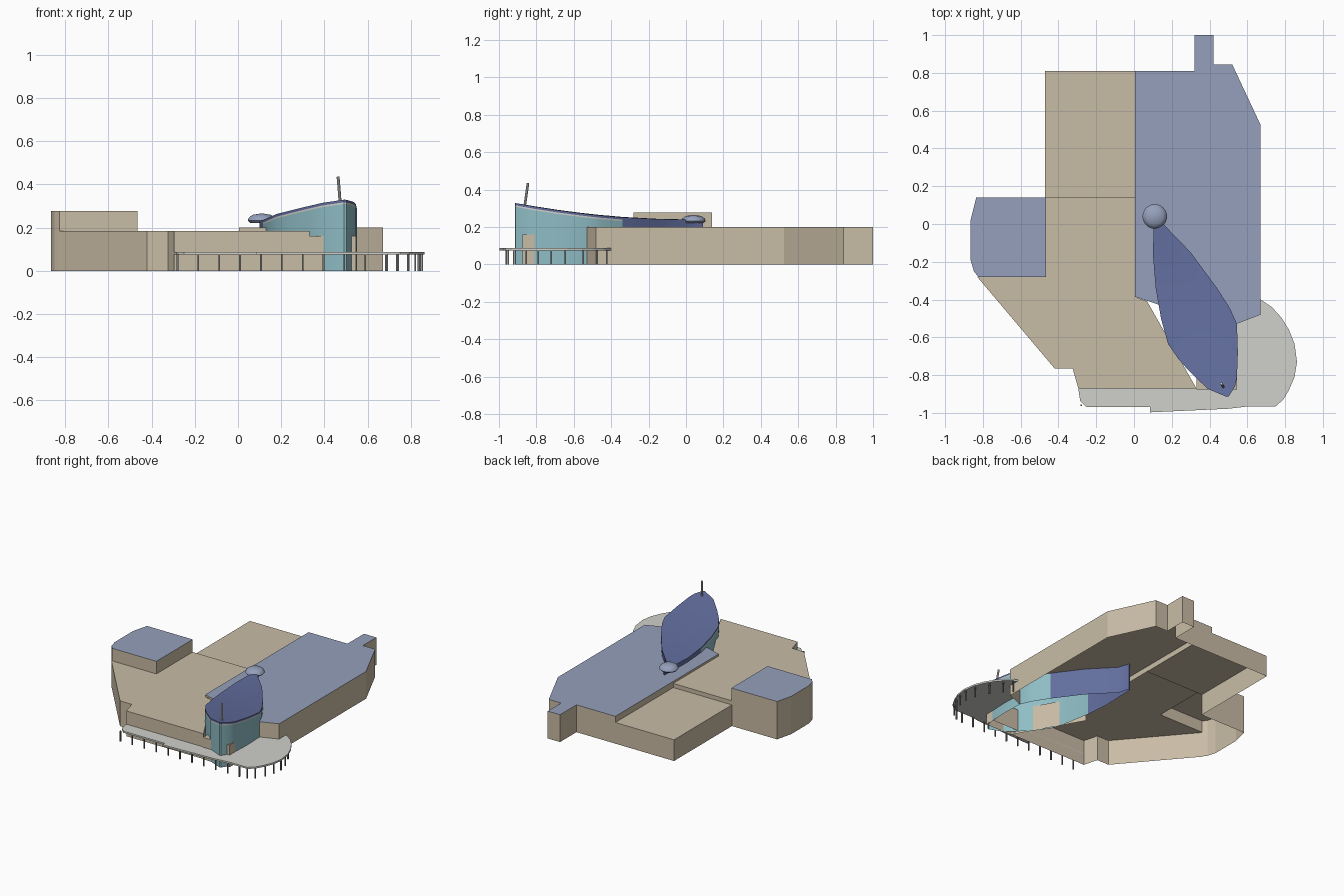
import bpy, bmesh, math
from mathutils import Vector

cube = bpy.data.objects.get("Cube")
if cube:
    bpy.data.objects.remove(cube)


def material(name, r, g, b):
    def linear(c):
        c /= 255
        return c / 12.92 if c < 0.04 else ((c + 0.055) / 1.055) ** 2.4
    mat = bpy.data.materials.new(name)
    col = (linear(r), linear(g), linear(b), 1)
    mat.use_nodes = True
    mat.diffuse_color = col
    mat.node_tree.nodes["Principled BSDF"].inputs["Base Color"].default_value = col
    return mat


BEIGE = material("beige wall", 201, 188, 166)
BLUE = material("pale blue roof", 149, 160, 188)
NAVY = material("deep blue roof", 98, 110, 158)
TEAL = material("teal glass", 143, 189, 197)
PALE = material("pale grey", 208, 208, 203)
GREY = material("post grey", 120, 120, 120)


def finish(name, bm, mats, smooth=False):
    mesh = bpy.data.meshes.new(name)
    bm.to_mesh(mesh)
    bm.free()
    for m in mats:
        mesh.materials.append(m)
    ob = bpy.data.objects.new(name, mesh)
    bpy.context.collection.objects.link(ob)
    if smooth:
        bpy.ops.object.select_all(action='DESELECT')
        ob.select_set(True)
        bpy.context.view_layer.objects.active = ob
        bpy.ops.object.shade_smooth_by_angle(angle=math.radians(35))
    return ob


def face(bm, pts, mat=0):
    f = bm.faces.new([bm.verts.new(p) for p in pts])
    f.material_index = mat


def hall(name, outline, top, feet={}, roof=None):
    """Open-bottomed block; feet gives the wall foot height per edge."""
    bm = bmesh.new()
    n = len(outline)
    for i, (a, b) in enumerate(zip(outline, outline[1:] + outline[:1])):
        foot = feet.get(i, 0)
        if foot < top:
            face(bm, [(*a, foot), (*b, foot), (*b, top), (*a, top)])
    face(bm, [(*p, top) for p in outline], 1 if roof else 0)
    if roof:  # wall-coloured ceiling below the roof sheet
        face(bm, [(*p, top - 0.006) for p in reversed(outline)])
    return finish(name, bm, [BEIGE, roof or BEIGE])


def slab(name, outline, z0, z1, mat):
    bm = bmesh.new()
    f = bm.faces.new([bm.verts.new((*p, z0)) for p in outline])
    up = bmesh.ops.extrude_face_region(bm, geom=[f])
    bmesh.ops.translate(bm, vec=(0, 0, z1 - z0),
                        verts=[v for v in up["geom"] if isinstance(v, bmesh.types.BMVert)])
    bmesh.ops.recalc_face_normals(bm, faces=bm.faces)
    return finish(name, bm, [mat])


# Building halls
REAR, FRONT, EAST, UPPER = 0.155, 0.185, 0.2, 0.277
hall("rear_hall", [(-0.47, 0.81), (-0.47, 0.14), (0.005, 0.14), (0.005, 0.81)],
     REAR, {1: 1, 2: 1})
hall("front_hall",
     [(-0.465, 0.14), (-0.465, -0.28), (-0.83, -0.28), (-0.42, -0.765),
      (-0.325, -0.765), (-0.295, -0.87), (0.33, -0.87), (0.07, -0.41),
      (0.005, -0.385), (0.005, 0.14)],
     FRONT, {0: 1, 1: 1, 7: 1, 8: 1, 9: REAR})
hall("east_hall",
     [(0.005, 0.81), (0.005, -0.385), (0.14, -0.43), (0.54, -0.53), (0.67, -0.48),
      (0.67, 0.525), (0.52, 0.845), (0.42, 0.845), (0.42, 1.0), (0.32, 1.0), (0.32, 0.81)],
     EAST, {0: REAR, 1: FRONT, 2: 1}, BLUE)
hall("upper_block",
     [(-0.465, 0.14), (-0.835, 0.14), (-0.865, 0.02), (-0.865, -0.19),
      (-0.848, -0.25), (-0.825, -0.28), (-0.465, -0.28)],
     UPPER, {5: FRONT, 6: FRONT}, BLUE)
hall("entrance_porch", [(0.33, -0.875), (0.545, -0.875), (0.545, -0.805), (0.33, -0.805)], 0.16)

# Leaf tower: matched points on its left and right edges, tail to tip
left = [(0.11, 0.09), (0.105, 0), (0.10, -0.16), (0.115, -0.34), (0.143, -0.5),
        (0.18, -0.635), (0.235, -0.715), (0.296, -0.783), (0.39, -0.873), (0.49, -0.915)]
right = [(0.12, 0.09), (0.145, 0.01), (0.30, -0.15), (0.44, -0.34), (0.51, -0.45),
         (0.545, -0.53), (0.55, -0.68), (0.545, -0.81), (0.535, -0.86), (0.502, -0.912)]
COLS, LAST = 8, len(left) - 1


def roof_point(i, t):
    p = Vector(left[i]).lerp(Vector(right[i]), t)
    swell = math.sin(math.pi * i / LAST)
    z = 0.24 + 0.09 * (p.y / 0.92) ** 2
    z += swell * (0.04 * t * (1 - t) - 0.02 * (1 - t))
    return Vector((p.x, p.y, z))


bm = bmesh.new()
grid = [[bm.verts.new(roof_point(i, j / COLS)) for j in range(COLS + 1)]
        for i in range(LAST + 1)]
for i in range(LAST):
    for j in range(COLS):
        bm.faces.new((grid[i][j], grid[i + 1][j], grid[i + 1][j + 1], grid[i][j + 1]))
finish("leaf_roof", bm, [NAVY], True)

# Roof edge, pale trim and wall bands around the leaf
rim = [roof_point(i, 0) for i in range(LAST + 1)]
rim += [roof_point(i, 1) for i in range(LAST, -1, -1)]


def band(name, upper, lower, mats, rule):
    bm = bmesh.new()
    tops = [bm.verts.new((p.x, p.y, p.z - upper)) for p in rim]
    lows = [bm.verts.new((p.x, p.y, 0 if lower is None else p.z - lower)) for p in rim]
    for k in range(len(rim)):
        m = (k + 1) % len(rim)
        f = bm.faces.new((lows[k], lows[m], tops[m], tops[k]))
        f.material_index = rule(f.calc_center_median().y)
    finish(name, bm, mats, True)


band("leaf_roof_edge", 0, 0.012, [NAVY], lambda y: 0)
band("leaf_trim", 0.012, 0.02, [PALE, NAVY], lambda y: int(y > -0.34))
band("leaf_walls", 0.02, None, [TEAL, NAVY], lambda y: int(y > -0.34))

# Domed cap at the tail of the leaf
bm = bmesh.new()
profile = [(0, 0.222), (0.055, 0.222), (0.065, 0.232), (0.06, 0.246), (0.042, 0.259), (0, 0.266)]
verts = [bm.verts.new((r, 0, z)) for r, z in profile]
edges = [bm.edges.new(e) for e in zip(verts, verts[1:])]
bmesh.ops.spin(bm, geom=verts + edges, cent=(0, 0, 0), axis=(0, 0, 1),
               angle=2 * math.pi, steps=24)
bmesh.ops.remove_doubles(bm, verts=bm.verts, dist=0.0005)
bmesh.ops.recalc_face_normals(bm, faces=bm.faces)
finish("tail_cap", bm, [BLUE], True).location = (0.11, 0.04, 0)

# Entrance canopy wrapping the tower
slab("canopy",
     [(-0.295, -0.87), (-0.285, -0.937), (-0.25, -0.97), (0.085, -0.97), (0.085, -0.997),
      (0.5, -0.978), (0.61, -0.965), (0.75, -0.965), (0.79, -0.93), (0.82, -0.88),
      (0.85, -0.81), (0.863, -0.73), (0.85, -0.635), (0.82, -0.56), (0.78, -0.495),
      (0.73, -0.44), (0.67, -0.4), (0.67, -0.48), (0.54, -0.53), (0.545, -0.81),
      (0.5, -0.91), (0.39, -0.87)],
     0.076, 0.088, PALE)

# Canopy posts: a straight front row, then the curved end
posts = [(-0.28 + 0.0965 * k, -0.96) for k in range(11)]
posts += [(0.74, -0.95), (0.785, -0.92), (0.82, -0.855), (0.843, -0.79), (0.852, -0.72),
          (0.835, -0.645), (0.79, -0.55), (0.735, -0.475), (0.69, -0.425)]
h = 0.004
for x, y in posts:
    slab("canopy_post", [(x - h, y - h), (x + h, y - h), (x + h, y + h), (x - h, y + h)],
         0, 0.077, GREY)

# Leaning mast near the tip
foot, head = Vector((0.474, -0.864, 0.3)), Vector((0.463, -0.845, 0.435))
bpy.ops.mesh.primitive_cylinder_add(vertices=10, radius=0.007, depth=(head - foot).length,
                                    location=(foot + head) / 2)
mast = bpy.context.object
mast.name = "mast"
mast.rotation_euler = (head - foot).to_track_quat('Z', 'Y').to_euler()
mast.data.materials.append(PALE)
